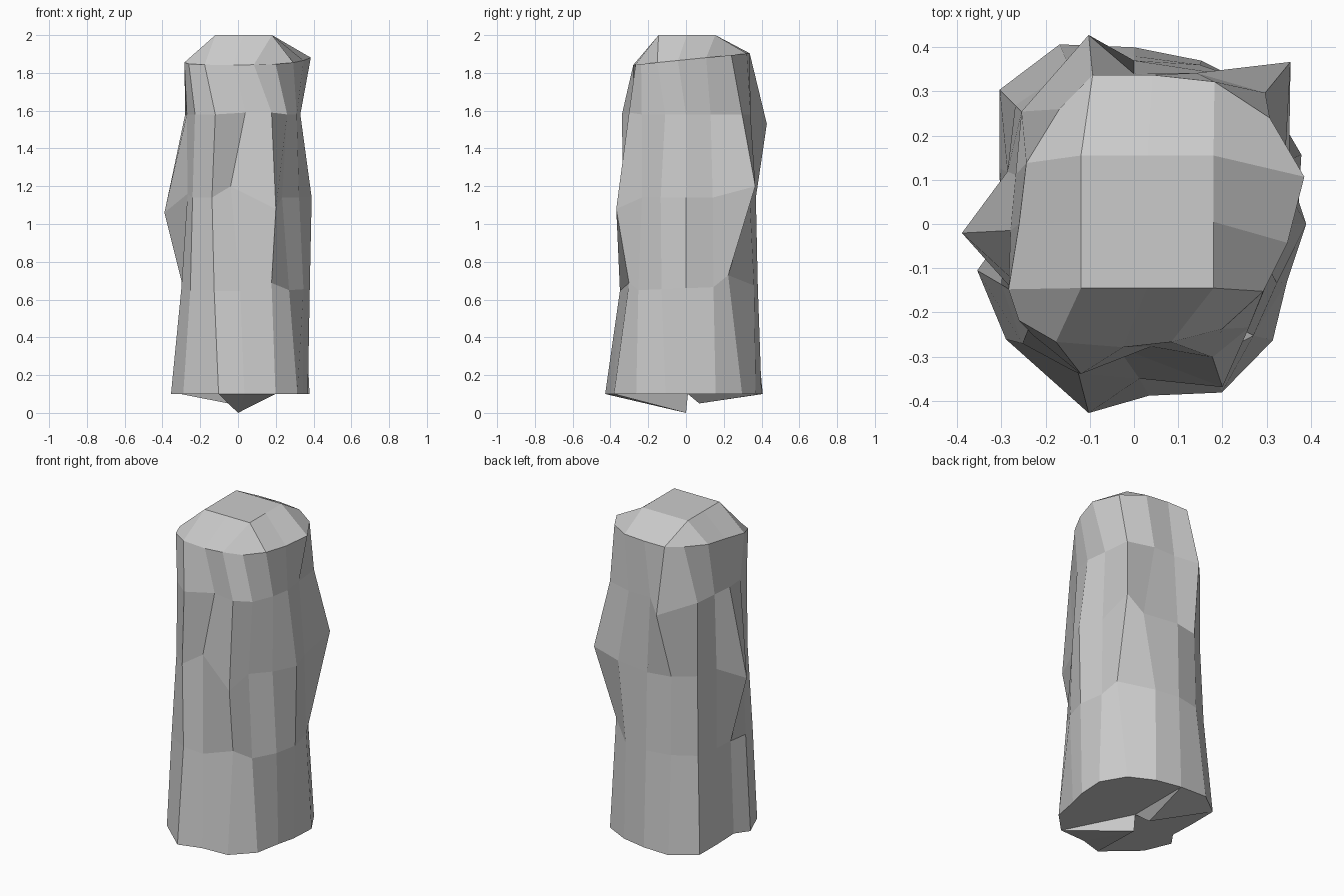
import bpy
import bmesh
from math import cos, sin, radians
from mathutils import Vector

cube = bpy.data.objects.get("Cube")
if cube:
    bpy.data.objects.remove(cube, do_unlink=True)

COLUMNS = 16

# Each ring: height, tilt towards the back, twist of back and front halves in degrees,
# radii in hundredths going round from +x
RINGS = [
    (0.10, 0.0, 0, 5, "37 41 42 40 40 44 43 33 30 37 39 44 39 43 41 36"),
    (0.66, 0.04, 0, 2, "38 38 38 39 38 38 38 31 29 33 37 36 35 35 37 37"),
    (1.14, 0.0, 0, 0, "39 37 51 40 37 37 36 31 39 31 34 36 28 42 33 35"),
    (1.58, 0.0, 0, 3, "33 34 42 37 34 44 36 29 28 30 34 36 28 35 35 33"),
    (1.87, 0.1, -7, -5, "35 40 39 37 34 35 31 28 26 32 34 32 28 28 31 33"),
]

# Chipped corners: (ring, column) -> further turn in degrees, rise
CHIPS = {
    (0, 9): (-11, 0), (0, 10): (-8, 0), (0, 11): (4, 0),
    (1, 2): (-9, 0.06), (1, 13): (6, 0.04),
    (2, 2): (1, 0.06), (2, 3): (-10, 0), (2, 8): (3, -0.08),
    (2, 9): (8, 0.02), (2, 12): (-8, 0.06), (2, 13): (6, -0.06),
    (3, 5): (-9, -0.05), (3, 12): (5, 0.01), (3, 13): (5, 0.01),
    (4, 6): (-5, 0), (4, 8): (5, 0), (4, 9): (10, 0), (4, 11): (-6, 0),
}


def ring_points(index):
    """Places one uneven ring of the pillar."""
    height, tilt, back_twist, front_twist, radii = RINGS[index]
    points = []
    for column, radius in enumerate(radii.split()):
        turn, rise = CHIPS.get((index, column), (0, 0))
        turn += back_twist if column < COLUMNS / 2 else front_twist
        angle = radians(360 / COLUMNS * column + turn)
        r = int(radius) / 100
        y = r * sin(angle)
        points.append(Vector((r * cos(angle), y, height + tilt * y + rise)))
    return points


def close_top(bm, ring, inner, centre):
    """Fills the top with a square patch joined to the ring by corner quads."""
    size = len(ring)
    for j in range(0, len(inner), 2):
        k = 2 * j
        mid, corner, after = inner[j], inner[j + 1], inner[(j + 2) % len(inner)]
        bm.faces.new((ring[k], ring[k + 1], corner, mid))
        bm.faces.new((ring[k + 1], ring[k + 2], ring[k + 3], corner))
        bm.faces.new((ring[k + 3], ring[(k + 4) % size], after, corner))
        bm.faces.new((mid, corner, after, centre))


def close_base(bm, ring, centre, bumps):
    """Fans the base to its centre, with a pointed bump over some columns."""
    covered = set()
    for first, last, tip in bumps:
        fan = [centre] + ring[first:last + 1] + [centre]
        for a, b in zip(fan, fan[1:]):
            bm.faces.new((a, b, tip))
        covered.update(range(first, last))
    for k in range(COLUMNS):
        if k not in covered:
            bm.faces.new((ring[k], ring[(k + 1) % COLUMNS], centre))


bm = bmesh.new()

# Pillar sides
rings = [[bm.verts.new(p) for p in ring_points(i)] for i in range(len(RINGS))]
for low, high in zip(rings, rings[1:]):
    for k in range(COLUMNS):
        n = (k + 1) % COLUMNS
        bm.faces.new((low[k], low[n], high[n], high[k]))

# Flat top
steps = [(1, 0), (1, 1), (0, 1), (-1, 1), (-1, 0), (-1, -1), (0, -1), (1, -1)]
top = [bm.verts.new((0.03 + 0.15 * sx, 0.005 + 0.15 * sy, 2.0)) for sx, sy in steps]
close_top(bm, rings[-1], top, bm.verts.new((0.03, 0.005, 2.0)))

# Broken underside with a front and a back point
front_tip = bm.verts.new((0, 0, 0))
back_tip = bm.verts.new((-0.05, 0.07, 0.05))
close_base(bm, rings[0], bm.verts.new((0, 0.01, 0.1)),
           [(11, 13, front_tip), (4, 6, back_tip)])

bmesh.ops.recalc_face_normals(bm, faces=bm.faces)
mesh = bpy.data.meshes.new("rock_pillar")
bm.to_mesh(mesh)
bm.free()

# Plain grey stone
stone = bpy.data.materials.new("grey_stone")
stone.use_nodes = True
grey = (0.6, 0.6, 0.6, 1)
stone.diffuse_color = grey
stone.node_tree.nodes["Principled BSDF"].inputs["Base Color"].default_value = grey
mesh.materials.append(stone)

pillar = bpy.data.objects.new("rock_pillar", mesh)
bpy.context.collection.objects.link(pillar)
